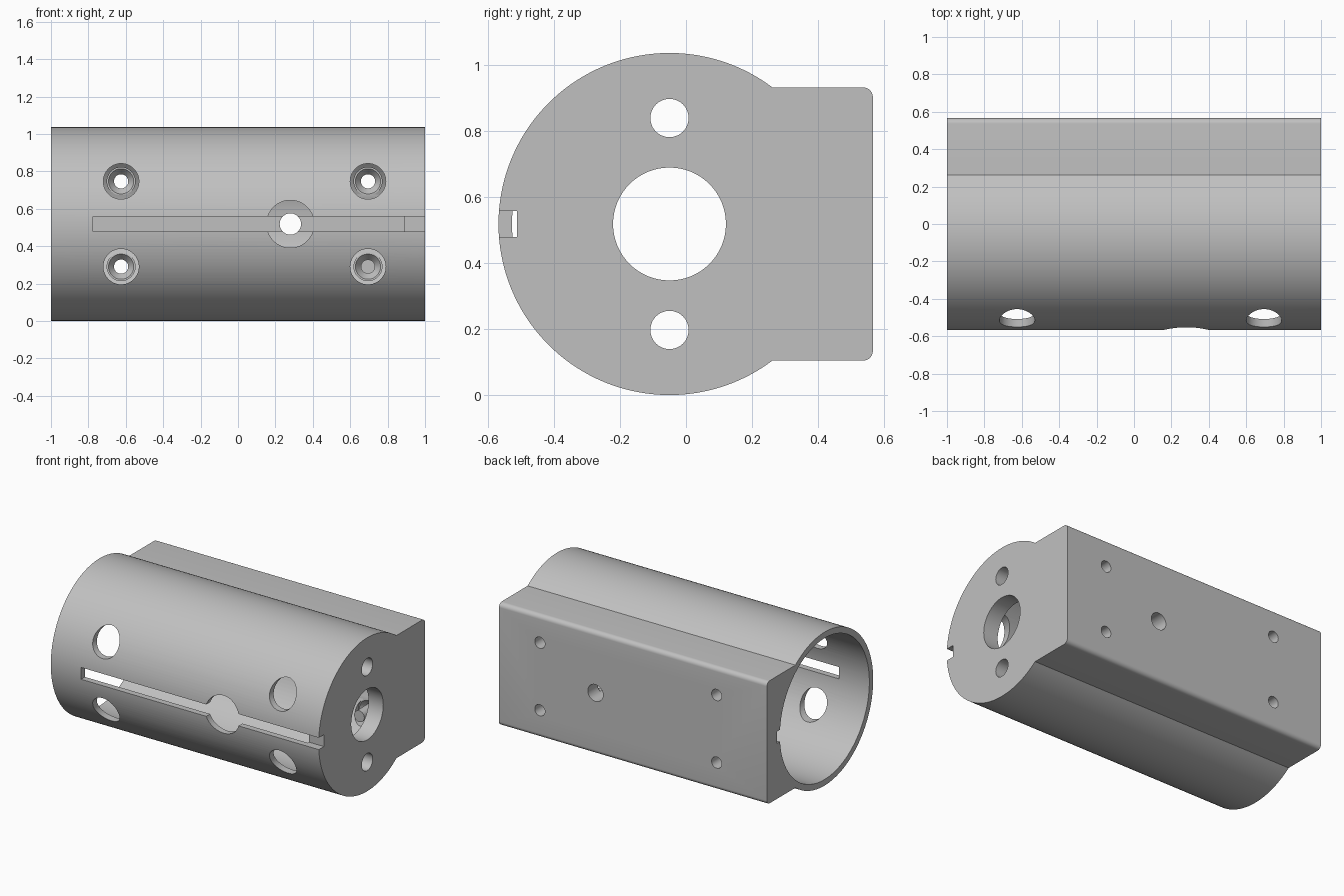
import bpy, bmesh, math
from mathutils import Matrix, Vector

cube = bpy.data.objects.get("Cube")
if cube:
    bpy.data.objects.remove(cube, do_unlink=True)

CY, CZ, R = -0.05, 0.519, 0.518    # barrel axis and radius
BORE, CAP = 0.477, 0.89            # bore radius and inner face of the end cap
BACK, HALF, FILLET = 0.566, 0.414, 0.03


def make_object(name, bm):
    bmesh.ops.recalc_face_normals(bm, faces=bm.faces)
    mesh = bpy.data.meshes.new(name)
    bm.to_mesh(mesh)
    bm.free()
    ob = bpy.data.objects.new(name, mesh)
    bpy.context.collection.objects.link(ob)
    return ob


def rod(name, axis, start, end, r1, a, b, r2=None, segs=48):
    """Cylinder or cone along x (a, b = y, z) or along y (a, b = x, z)."""
    bm = bmesh.new()
    bmesh.ops.create_cone(bm, cap_ends=True, segments=segs, radius1=r1,
                          radius2=r1 if r2 is None else r2, depth=end - start)
    mid = (start + end) / 2
    if axis == "x":
        turn, loc = Matrix.Rotation(math.pi / 2, 4, "Y"), Vector((mid, a, b))
    else:
        turn, loc = Matrix.Rotation(-math.pi / 2, 4, "X"), Vector((a, mid, b))
    bmesh.ops.transform(bm, matrix=Matrix.Translation(loc) @ turn, verts=bm.verts)
    return make_object(name, bm)


def block(name, x0, x1, y0, y1, z0, z1):
    bm = bmesh.new()
    bmesh.ops.create_cube(bm, size=1)
    for v in bm.verts:
        v.co = ((x0 + x1) / 2 + v.co.x * (x1 - x0),
                (y0 + y1) / 2 + v.co.y * (y1 - y0),
                (z0 + z1) / 2 + v.co.z * (z1 - z0))
    return make_object(name, bm)


# Housing profile: round barrel merging into a flat mounting base
profile = []
join = math.asin(HALF / R)
steps = 120
for i in range(steps + 1):
    t = join + (2 * math.pi - 2 * join) * i / steps
    profile.append((CY + R * math.cos(t), CZ + R * math.sin(t)))
for side, first in ((-1, -90), (1, 0)):
    for i in range(9):
        t = math.radians(first + 90 * i / 8)
        profile.append((BACK - FILLET + FILLET * math.cos(t),
                        CZ + side * (HALF - FILLET) + FILLET * math.sin(t)))

bm = bmesh.new()
face = bm.faces.new([bm.verts.new((-1, y, z)) for y, z in profile])
ext = bmesh.ops.extrude_face_region(bm, geom=[face])
bmesh.ops.translate(bm, vec=(2, 0, 0),
                    verts=[g for g in ext["geom"] if isinstance(g, bmesh.types.BMVert)])
housing = make_object("housing", bm)

# Main bore, open at one end, and the holes in the end cap
cutters = [rod("bore", "x", -1.2, CAP, BORE, CY, CZ, segs=128),
           rod("shaft_hole", "x", 0.8, 1.2, 0.171, CY, CZ, segs=64)]
for s in (-1, 1):
    cutters.append(rod("cap_hole", "x", 0.8, 1.2, 0.058, CY, CZ + s * 0.321))

# Front slot with its round window, and the keyway inside the base
cutters += [block("front_slot", -0.775, 1.2, -0.8, -0.512, CZ - 0.04, CZ + 0.04),
            rod("round_window", "y", -0.8, -0.3, 0.127, 0.28, CZ, segs=64),
            block("keyway", -1.2, CAP, 0.3, 0.46, CZ - 0.04, CZ + 0.04),
            rod("base_hole", "y", 0.3, 0.8, 0.057, 0.28, CZ)]

# Access holes in the front wall with countersunk screw holes behind them
for x in (-0.625, 0.695):
    for s in (-1, 1):
        z = CZ + s * 0.228
        cutters += [rod("access_hole", "y", -0.8, -0.2, 0.095, x, z),
                    rod("screw_recess", "y", 0.2, 0.4, 0.075, x, z),
                    rod("countersink", "y", 0.39, 0.438, 0.075, x, z, r2=0.038),
                    rod("screw_hole", "y", 0.3, 0.8, 0.038, x, z)]

# Cut everything out of the housing and drop the helpers
for cutter in cutters:
    cutter.hide_render = True
    mod = housing.modifiers.new(cutter.name, "BOOLEAN")
    mod.operation = "DIFFERENCE"
    mod.solver = "EXACT"
    mod.object = cutter
bpy.context.view_layer.update()
graph = bpy.context.evaluated_depsgraph_get()
result = bpy.data.meshes.new_from_object(housing.evaluated_get(graph))
housing.modifiers.clear()
housing.data = result
for cutter in cutters:
    bpy.data.objects.remove(cutter, do_unlink=True)

# Plain grey finish
grey = bpy.data.materials.new("light_grey")
grey.use_nodes = True
colour = (0.53, 0.53, 0.53, 1)
grey.diffuse_color = colour
grey.node_tree.nodes["Principled BSDF"].inputs["Base Color"].default_value = colour
housing.data.materials.clear()
housing.data.materials.append(grey)

bpy.ops.object.select_all(action="DESELECT")
housing.select_set(True)
bpy.context.view_layer.objects.active = housing
bpy.ops.object.shade_smooth_by_angle(angle=math.radians(25))
